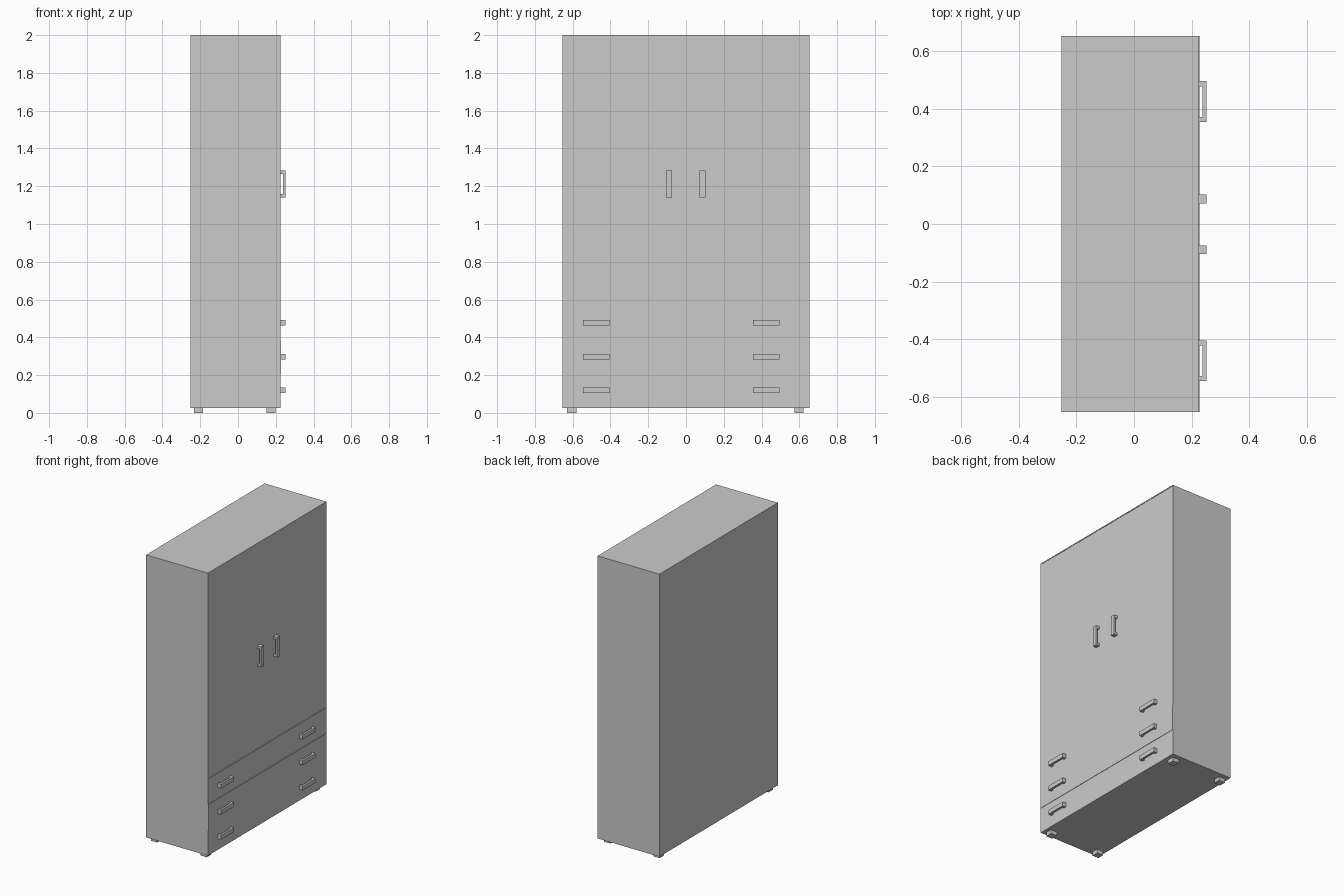
import bpy, bmesh
from mathutils import Vector

if "Cube" in bpy.data.objects:
    bpy.data.objects.remove(bpy.data.objects["Cube"])


def add_boxes(name, boxes):
    """One mesh object made of boxes given as (x0, x1, y0, y1, z0, z1)."""
    bm = bmesh.new()
    for x0, x1, y0, y1, z0, z1 in boxes:
        verts = bmesh.ops.create_cube(bm, size=1)["verts"]
        bmesh.ops.scale(bm, vec=(x1 - x0, y1 - y0, z1 - z0), verts=verts)
        bmesh.ops.translate(bm, vec=Vector((x0 + x1, y0 + y1, z0 + z1)) / 2, verts=verts)
    mesh = bpy.data.meshes.new(name)
    bm.to_mesh(mesh)
    bm.free()
    obj = bpy.data.objects.new(name, mesh)
    bpy.context.collection.objects.link(obj)
    return obj


def add_handle(name, y, z, vertical):
    """U-shaped pull: extruded bracket profile standing out from the front."""
    h, post, w = 0.071, 0.018, 0.015
    root, inner, outer = FRONT - 0.004, 0.238, 0.252
    profile = [(root, -h), (outer, -h), (outer, h), (root, h),
               (root, h - post), (inner, h - post), (inner, post - h), (root, post - h)]
    bm = bmesh.new()

    def place(x, along, across):
        return (x, y + across, z + along) if vertical else (x, y + along, z + across)

    face = bm.faces.new([bm.verts.new(place(x, a, -w)) for x, a in profile])
    out = bmesh.ops.extrude_face_region(bm, geom=[face])["geom"]
    shift = (0, 2 * w, 0) if vertical else (0, 0, 2 * w)
    bmesh.ops.translate(bm, vec=shift, verts=[v for v in out if isinstance(v, bmesh.types.BMVert)])
    bmesh.ops.recalc_face_normals(bm, faces=bm.faces)
    mesh = bpy.data.meshes.new(name)
    bm.to_mesh(mesh)
    bm.free()
    bpy.context.collection.objects.link(bpy.data.objects.new(name, mesh))


BACK, FRONT = -0.252, 0.225
W, BOTTOM, TOP, T = 0.653, 0.027, 2.0, 0.007

# Carcass panels
add_boxes("left_side", [(BACK, FRONT, -W, -W + T, BOTTOM, TOP)])
add_boxes("right_side", [(BACK, FRONT, W - T, W, BOTTOM, TOP)])
add_boxes("top_panel", [(BACK, FRONT, -W + T, W - T, TOP - T, TOP)])
add_boxes("bottom_panel", [(BACK, FRONT, -W + T, W - T, BOTTOM, BOTTOM + T)])
add_boxes("back_panel", [(BACK, BACK + T, -W + T, W - T, BOTTOM + T, TOP - T)])

# Two doors set just behind the carcass edge
for name, y0, y1 in (("left_door", -W + T, 0), ("right_door", 0, W - T)):
    add_boxes(name, [(FRONT - 0.022, FRONT - 0.002, y0, y1, 0.563, TOP - T)])

# Drawer fronts, the middle one slightly proud, each with two pulls
for name, z0, z1, proud, hz in (("bottom_drawer", BOTTOM, 0.205, 0.0003, 0.12),
                                ("middle_drawer", 0.205, 0.385, 0.003, 0.297),
                                ("top_drawer", 0.385, 0.563, 0.0003, 0.477)):
    add_boxes(name, [(FRONT - 0.02, FRONT + proud, -W, W, z0, z1)])
    for side, y in (("left", -0.475), ("right", 0.425)):
        add_handle(f"{name}_{side}_handle", y, hz, False)

# Door pulls
add_handle("left_door_handle", -0.09, 1.212, True)
add_handle("right_door_handle", 0.087, 1.212, True)

# Short square feet
for i, x in enumerate((-0.208, 0.175)):
    for j, y in enumerate((-0.605, 0.598)):
        add_boxes(f"foot_{i}{j}", [(x - 0.024, x + 0.024, y - 0.024, y + 0.024, 0, BOTTOM)])
